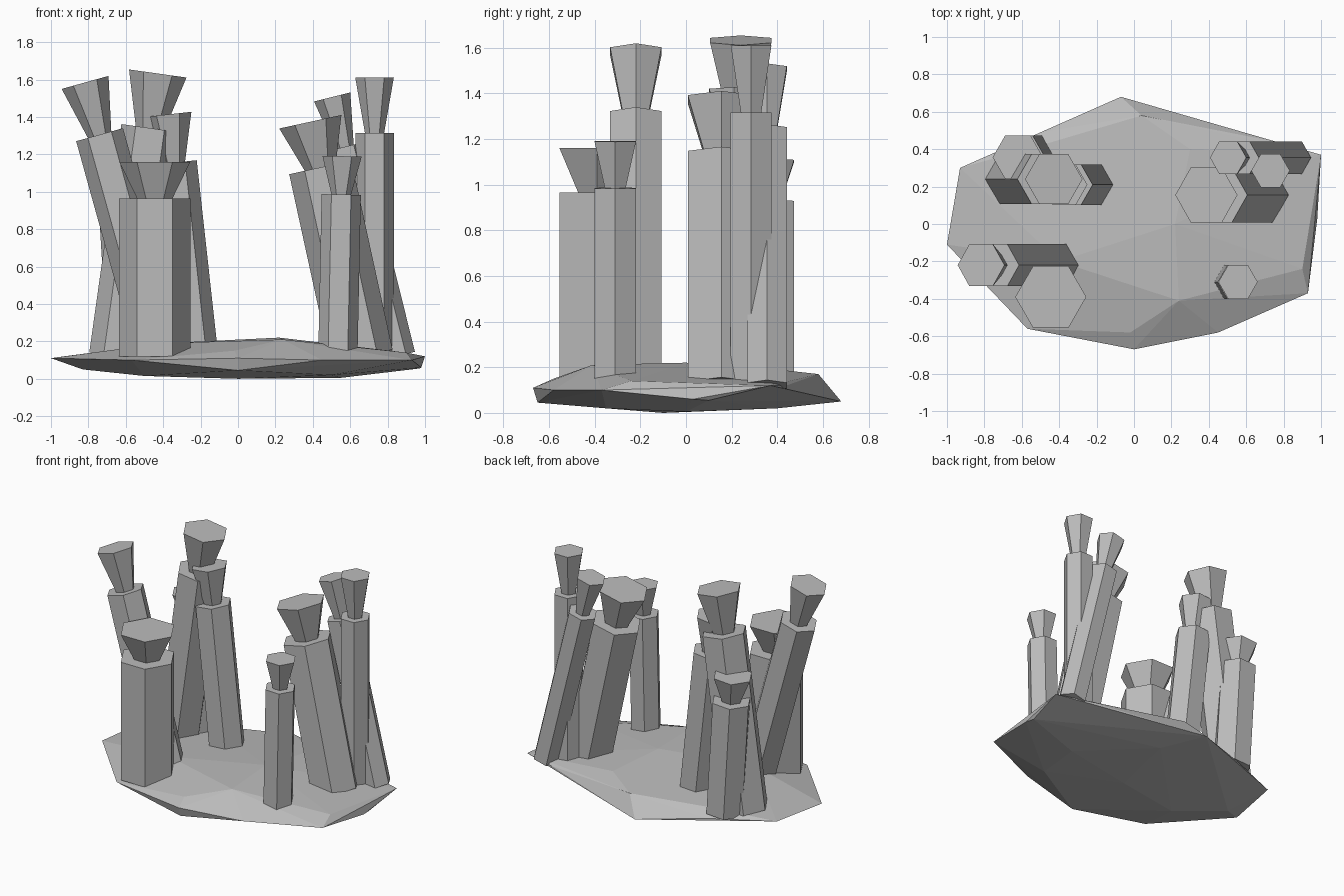
import bpy, bmesh, math
from mathutils import Matrix, Vector

default_cube = bpy.data.objects.get("Cube")
if default_cube:
    bpy.data.objects.remove(default_cube, do_unlink=True)

# Stone material
stone = bpy.data.materials.new("grey stone")
stone.use_nodes = True
STONE_COLOUR = (0.5, 0.5, 0.5, 1)
stone.diffuse_color = STONE_COLOUR
stone.node_tree.nodes["Principled BSDF"].inputs["Base Color"].default_value = STONE_COLOUR


def add_object(name, bm):
    """Turn a bmesh into a flat-shaded stone object."""
    bmesh.ops.recalc_face_normals(bm, faces=bm.faces[:])
    mesh = bpy.data.meshes.new(name)
    bm.to_mesh(mesh)
    bm.free()
    mesh.materials.append(stone)
    obj = bpy.data.objects.new(name, mesh)
    bpy.context.collection.objects.link(obj)
    return obj


def hex_frustum(bm, bottom_radius, top_radius, bottom, top):
    """Six-sided tapered prism between two local heights, corners along x."""
    bmesh.ops.create_cone(
        bm, cap_ends=True, cap_tris=False, segments=6,
        radius1=bottom_radius, radius2=top_radius, depth=top - bottom,
        matrix=Matrix.Translation((0, 0, (bottom + top) / 2))
        @ Matrix.Rotation(math.radians(30), 4, "Z"))


def align_corners(bm):
    """Make sure the widest corners point along x."""
    widest = max(bm.verts, key=lambda v: v.co.xy.length).co
    angle = math.atan2(widest.y, widest.x)
    bmesh.ops.rotate(bm, verts=bm.verts[:], matrix=Matrix.Rotation(-angle, 3, "Z"))


def add_pillar(name, centre, radius, tilt, cap_height):
    """Leaning shaft with a flared capital; centre is the top of the shaft."""
    lean = math.radians(tilt)
    length = (centre[2] - FOOT_HEIGHT) / math.cos(lean)
    place = Matrix.Translation(centre) @ Matrix.Rotation(lean, 4, "Y")
    for part, lower, upper, bottom, top in (
            ("shaft", radius, radius, -length, 0),
            ("capital", radius / 2, radius, 0, cap_height)):
        bm = bmesh.new()
        hex_frustum(bm, lower, upper, bottom, top)
        align_corners(bm)
        bmesh.ops.transform(bm, matrix=place, verts=bm.verts[:])
        add_object(name + "_" + part, bm)


# Rock slab: convex hull of a rim, a gently domed top and a shallow underside
RIM = [(-1, -.11, .11), (-.57, -.56, .1), (0, -.67, .11), (.45, -.58, .1),
       (.93, -.37, .1), (.98, .03, .06), (1, .37, .12), (.76, .44, .12),
       (-.07, .68, .05), (-.5, .49, .1), (-.93, .3, .12)]
CROWN = [(-.02, -.58, .15), (.24, -.41, .21), (.9, -.24, .14), (.22, 0, .22),
         (-.4, -.2, .19), (.04, .58, .17), (-.5, .42, .15), (.3, .4, .19)]
UNDERSIDE = [(0, -.65, .045), (-.83, 0, .05), (-.5, -.2, .015), (0, -.1, 0),
             (.55, 0, .005), (.97, .1, .055), (.1, .4, .02), (.5, -.35, .02)]

bm = bmesh.new()
for point in RIM + CROWN + UNDERSIDE:
    bm.verts.new(Vector(point))
hull = bmesh.ops.convex_hull(bm, input=bm.verts[:])
loose = [v for v in bm.verts if not v.link_faces]
bmesh.ops.delete(bm, geom=loose, context="VERTS")
add_object("rock_slab", bm)

# Pillars: name, shaft top centre, radius, lean in degrees, capital height
FOOT_HEIGHT = 0.12
PILLARS = [
    ("right_front_leaning_pillar", (-.74, -.22, 1.305), .13, -15.5, .29),
    ("right_front_thick_pillar", (-.445, -.39, .965), .19, 0, .195),
    ("right_back_tall_pillar", (-.47, .24, 1.34), .155, 8, .295),
    ("right_back_inner_pillar", (-.345, .21, 1.155), .125, -6.3, .26),
    ("right_back_short_pillar", (-.61, .357, .925), .135, -3.5, .18),
    ("left_back_thick_pillar", (.44, .155, 1.13), .17, -12.3, .25),
    ("left_back_thin_pillar", (.57, .355, 1.24), .1, -14, .275),
    ("left_back_straight_pillar", (.73, .285, 1.315), .103, 0, .295),
    ("left_front_small_pillar", (.552, -.31, .985), .105, 1.2, .205),
]
for pillar in PILLARS:
    add_pillar(*pillar)
